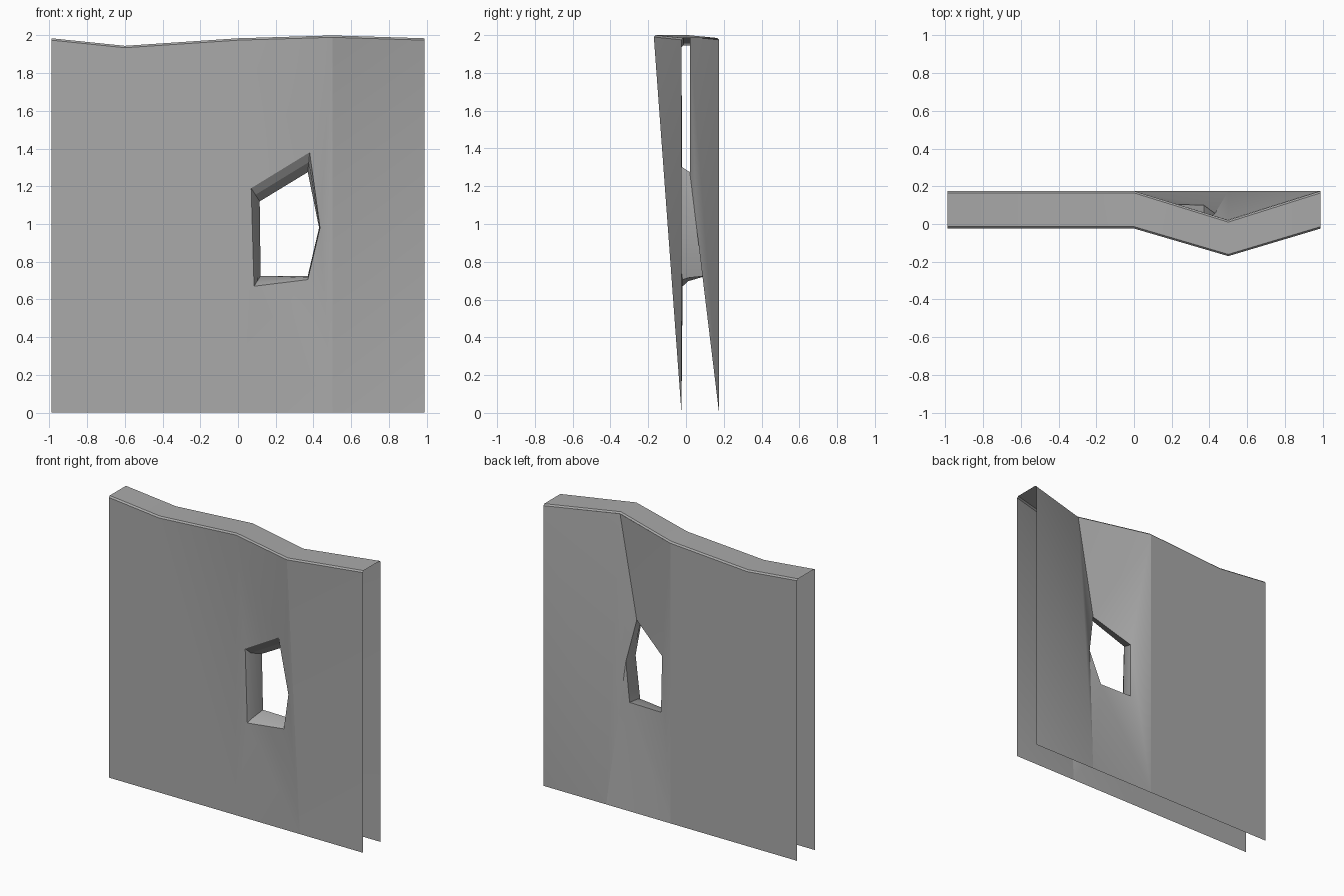
import bpy, bmesh
from mathutils import Vector

cube = bpy.data.objects.get("Cube")
if cube:
    bpy.data.objects.remove(cube, do_unlink=True)

grey = bpy.data.materials.new("wall_grey")
grey.use_nodes = True
colour = (0.4, 0.4, 0.4, 1)
grey.diffuse_color = colour
grey.node_tree.nodes["Principled BSDF"].inputs["Base Color"].default_value = colour

END, PEAK, BEVEL = 0.99, 0.5, 0.01
TOP = [(-END, 1.985), (-0.6, 1.945), (0, 1.985), (PEAK, 2.0), (END, 1.985)]
# Corners of the opening on each sheet
FRONT_HOLE = [Vector(p) for p in (
    (0.07, -0.02, 1.19), (0.38, -0.092, 1.38), (0.435, -0.06, 0.98),
    (0.37, -0.018, 0.705), (0.085, -0.018, 0.67))]
BACK_HOLE = [Vector(p) for p in (
    (0.115, 0.102, 1.12), (0.37, 0.02, 1.275), (0.43, 0.056, 0.98),
    (0.37, 0.1, 0.725), (0.12, 0.107, 0.725))]


def fold(x, z):
    """Strength of the sideways fold, growing with height."""
    return max(0, min(x / PEAK, (END - x) / (END - PEAK))) * z / 2


def front_y(x, z):
    return -0.024 - 0.147 * fold(x, z)


def back_y(x, z):
    return 0.175 - 0.155 * fold(x, z)


def finish(name, bm, facing):
    """Turn every face to the wanted side and make the object."""
    bmesh.ops.remove_doubles(bm, verts=bm.verts, dist=0.0005)
    bm.normal_update()
    for f in bm.faces:
        if f.normal.dot(facing(f.calc_center_median())) < 0:
            f.normal_flip()
    mesh = bpy.data.meshes.new(name)
    bm.to_mesh(mesh)
    bm.free()
    mesh.materials.append(grey)
    obj = bpy.data.objects.new(name, mesh)
    bpy.context.collection.objects.link(obj)
    bpy.ops.object.select_all(action="DESELECT")
    obj.select_set(True)
    bpy.context.view_layer.objects.active = obj
    bpy.ops.object.shade_smooth_by_angle(angle=0.5)


def loop(bm, points):
    """Closed flat loop, with each corner's depth kept for later."""
    verts = [bm.verts.new((p[0], 0, p[2])) for p in points]
    edges = [bm.edges.new((a, b)) for a, b in zip(verts, verts[1:] + verts[:1])]
    return edges, [(v, p[1]) for v, p in zip(verts, points)]


def sheet(name, hole, depth, side):
    """Flat panels, one pierced, then pushed into the folded shape."""
    bm = bmesh.new()
    rim = [(x, z - BEVEL) for x, z in TOP]
    depths = []
    for a, b in zip(rim, rim[1:]):
        corners = [(a[0], 0), (b[0], 0), b, a]
        edges, found = loop(bm, [(x, depth(x, z), z) for x, z in corners])
        depths += found
        if b[0] == PEAK:
            hole_edges, found = loop(bm, hole)
            edges += hole_edges
            depths += found
        bmesh.ops.triangle_fill(bm, edges=edges, use_beauty=True, normal=(0, -1, 0))
    for v, y in depths:
        v.co.y = y
    finish(name, bm, lambda c: Vector((0, side, 0)))


def strips(bm, rows, closed=False):
    """Quads between neighbouring rows of points."""
    rows = [[bm.verts.new(p) for p in row] for row in rows]
    for low, high in zip(rows, rows[1:]):
        for i in range(len(low) if closed else len(low) - 1):
            j = (i + 1) % len(low)
            bm.faces.new((low[i], low[j], high[j], high[i]))


# Two sheets of the wall
sheet("front_sheet", FRONT_HOLE, front_y, -1)
sheet("back_sheet", BACK_HOLE, back_y, 1)

# Top cap with narrow bevels along both edges
bm = bmesh.new()
strips(bm, [
    [(x, front_y(x, z - BEVEL), z - BEVEL) for x, z in TOP],
    [(x, front_y(x, z) + BEVEL, z) for x, z in TOP],
    [(x, back_y(x, z) - BEVEL, z) for x, z in TOP],
    [(x, back_y(x, z), z - BEVEL) for x, z in TOP]])
finish("top_cap", bm, lambda c: Vector((0, 0, 1)))

# Lining of the opening, splayed at the front
bm = bmesh.new()
middle = [a.lerp(b, 0.5) for a, b in zip(FRONT_HOLE, BACK_HOLE)]
for m, a in zip(middle, FRONT_HOLE):
    m.y = a.y + 0.03
strips(bm, [FRONT_HOLE, middle, BACK_HOLE], closed=True)
centre = sum(middle, Vector()) / len(middle)
finish("opening_lining", bm, lambda c: Vector((centre.x - c.x, 0, centre.z - c.z)))
